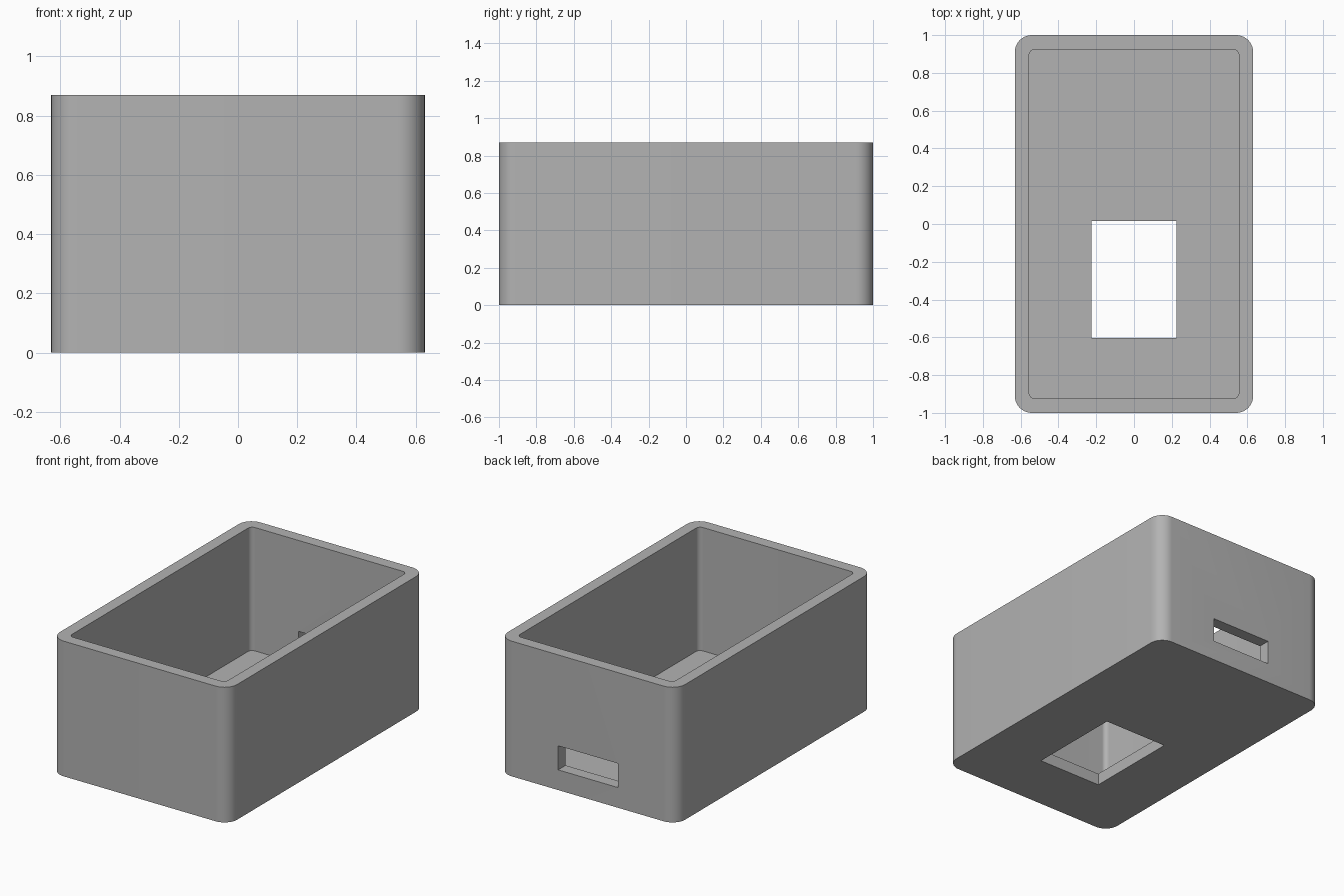
import bpy, bmesh, math

old = bpy.data.objects.get("Cube")
if old:
    bpy.data.objects.remove(old, do_unlink=True)

HALF_X, HALF_Y, HEIGHT = 0.631, 1.0, 0.87
WALL = 0.076


def box(name, x, y, z, radius=0.0, steps=10):
    """Upright box between (low, high) limits, with optional rounded vertical edges."""
    bm = bmesh.new()
    ring = []
    corners = [(x[1], y[1]), (x[0], y[1]), (x[0], y[0]), (x[1], y[0])]
    for i, (cx, cy) in enumerate(corners):
        sx = 1 if cx == x[1] else -1
        sy = 1 if cy == y[1] else -1
        if radius == 0:
            ring.append((cx, cy))
            continue
        for k in range(steps + 1):
            a = math.pi / 2 * (i + k / steps)
            ring.append((cx - sx * radius + radius * math.cos(a),
                         cy - sy * radius + radius * math.sin(a)))
    base = bm.faces.new([bm.verts.new((px, py, z[0])) for px, py in ring])
    top = bmesh.ops.extrude_face_region(bm, geom=[base])["geom"]
    moved = [v for v in top if isinstance(v, bmesh.types.BMVert)]
    bmesh.ops.translate(bm, verts=moved, vec=(0, 0, z[1] - z[0]))
    bmesh.ops.recalc_face_normals(bm, faces=bm.faces)
    mesh = bpy.data.meshes.new(name)
    bm.to_mesh(mesh)
    bm.free()
    obj = bpy.data.objects.new(name, mesh)
    bpy.context.collection.objects.link(obj)
    return obj


# Outer shell
case = box("open_case", (-HALF_X, HALF_X), (-HALF_Y, HALF_Y), (0, HEIGHT), 0.09)

# Cavity, floor window and back wall slot
cutters = [
    box("cavity_cutter", (WALL - HALF_X, HALF_X - WALL),
        (WALL - HALF_Y, HALF_Y - WALL), (WALL, HEIGHT + 0.2), 0.03),
    box("floor_window_cutter", (-0.225, 0.225), (-0.603, 0.015), (-0.1, 0.2)),
    box("back_slot_cutter", (-0.215, 0.21), (0.8, 1.1), (0.13, 0.285)),
]
bpy.ops.object.select_all(action='DESELECT')
bpy.context.view_layer.objects.active = case
case.select_set(True)
for cutter in cutters:
    cutter.hide_render = True
    cut = case.modifiers.new(cutter.name, 'BOOLEAN')
    cut.operation = 'DIFFERENCE'
    cut.solver = 'EXACT'
    cut.object = cutter
    bpy.ops.object.modifier_apply(modifier=cut.name)
    bpy.data.objects.remove(cutter, do_unlink=True)

# Plain grey finish
grey = bpy.data.materials.new("plain_grey")
grey.use_nodes = True
colour = (0.45, 0.45, 0.45, 1)
grey.diffuse_color = colour
grey.node_tree.nodes["Principled BSDF"].inputs["Base Color"].default_value = colour
case.data.materials.clear()
case.data.materials.append(grey)

bpy.ops.object.shade_smooth_by_angle(angle=math.radians(30))
